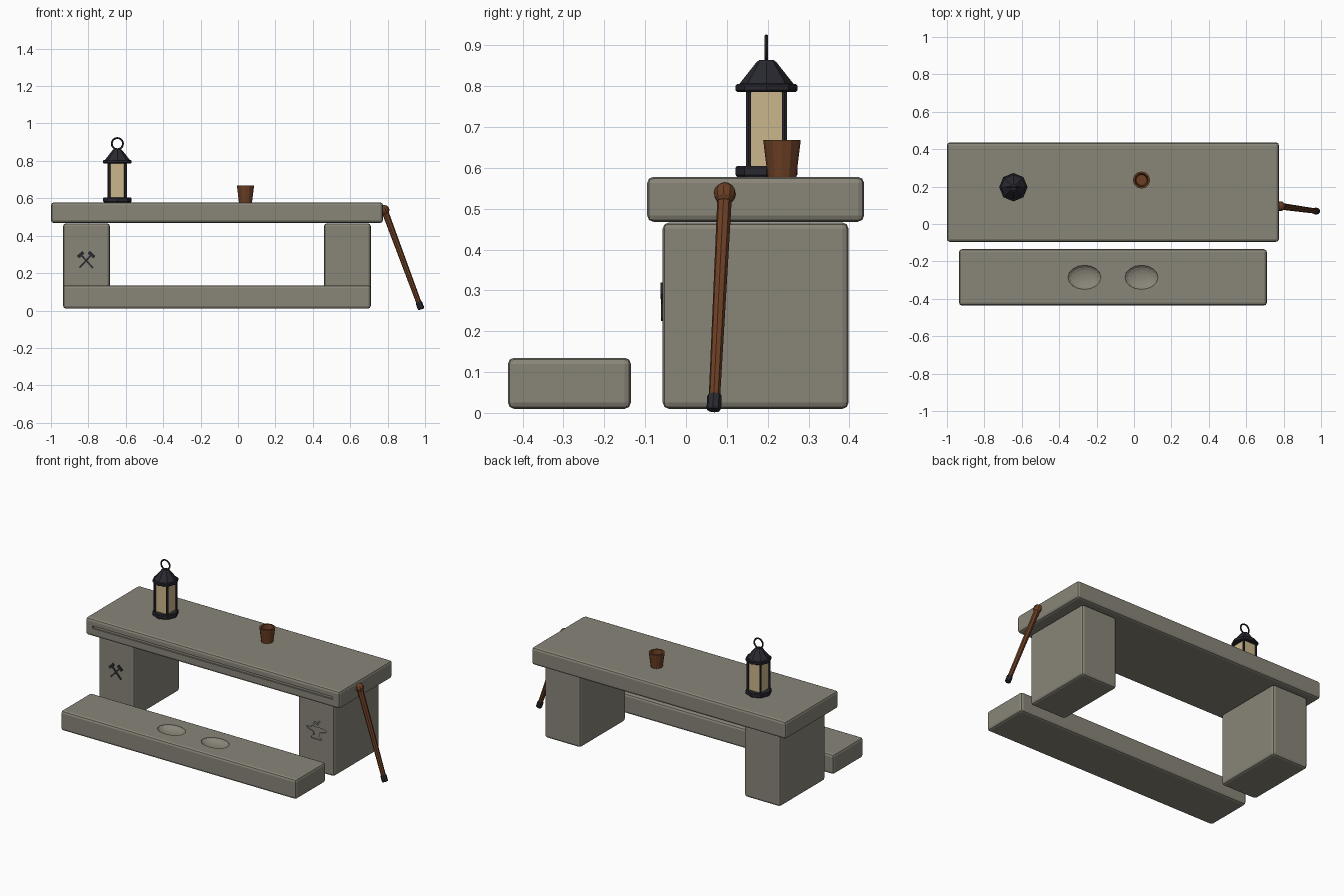
import bpy, bmesh, math
from mathutils import Vector, Matrix

if "Cube" in bpy.data.objects:
    bpy.data.objects.remove(bpy.data.objects["Cube"])


def material(name, rgb):
    m = bpy.data.materials.new(name)
    m.use_nodes = True
    m.diffuse_color = (*rgb, 1)
    m.node_tree.nodes["Principled BSDF"].inputs["Base Color"].default_value = (*rgb, 1)
    return m


STONE = material("warm grey stone", (0.25, 0.235, 0.19))
IRON = material("dark iron", (0.022, 0.022, 0.03))
WOOD = material("brown wood", (0.15, 0.05, 0.018))
GLASS = material("amber glass", (0.6, 0.47, 0.26))


def finish(name, bm, mat, loc=(0, 0, 0)):
    bmesh.ops.recalc_face_normals(bm, faces=bm.faces[:])
    mesh = bpy.data.meshes.new(name)
    bm.to_mesh(mesh)
    bm.free()
    mesh.materials.append(mat)
    ob = bpy.data.objects.new(name, mesh)
    ob.location = loc
    bpy.context.scene.collection.objects.link(ob)
    return ob


def box(name, lo, hi, mat, bevel=0.0):
    lo, hi = Vector(lo), Vector(hi)
    bm = bmesh.new()
    bmesh.ops.create_cube(bm, size=1)
    bmesh.ops.scale(bm, vec=hi - lo, verts=bm.verts)
    if bevel:
        bmesh.ops.bevel(bm, geom=bm.edges[:], offset=bevel, segments=2,
                        profile=0.5, affect='EDGES')
    return finish(name, bm, mat, (lo + hi) / 2)


def lathe(name, profile, sides, loc, mat):
    """Spin (radius, height) points around z; open ends are capped."""
    bm = bmesh.new()
    rings = [[bm.verts.new((r * math.cos(a), r * math.sin(a), z))
              for a in (math.tau * i / sides for i in range(sides))]
             for r, z in profile]
    for a, b in zip(rings, rings[1:]):
        for i in range(sides):
            j = (i + 1) % sides
            bm.faces.new((a[i], a[j], b[j], b[i]))
    bm.faces.new(rings[0])
    bm.faces.new(rings[-1])
    return finish(name, bm, mat, loc)


def plate(name, points, y, depth, mat, frame=0.0):
    """Extrude an (x, z) outline along y; frame keeps only a border."""
    bm = bmesh.new()
    face = bm.faces.new([bm.verts.new((x, y, z)) for x, z in points])
    if frame:
        bmesh.ops.inset_region(bm, faces=[face], thickness=frame)
        bmesh.ops.delete(bm, geom=[face], context='FACES')
    out = bmesh.ops.extrude_face_region(bm, geom=bm.faces[:])
    verts = [g for g in out["geom"] if isinstance(g, bmesh.types.BMVert)]
    bmesh.ops.translate(bm, verts=verts, vec=(0, depth, 0))
    return finish(name, bm, mat)


def stroke(a, b, width):
    """Outline of a straight bar between two (x, z) points."""
    a, b = Vector(a), Vector(b)
    d = (b - a).normalized() * width / 2
    n = Vector((-d.y, d.x))
    return [a + n, a - n, b - n, b + n]


def carve(target, cutter):
    mod = target.modifiers.new("carve", 'BOOLEAN')
    mod.operation, mod.solver, mod.object = 'DIFFERENCE', 'EXACT', cutter
    cutter.hide_render = True
    bpy.context.view_layer.objects.active = target
    bpy.ops.object.modifier_apply(modifier=mod.name)
    bpy.data.objects.remove(cutter)


# Stone blocks
FRONT = -0.057
slab = box("table_top", (-1, -0.095, 0.468), (0.775, 0.436, 0.578), STONE, 0.015)
right_leg = box("right_leg", (-0.935, FRONT, 0.01), (-0.685, 0.398, 0.466), STONE, 0.015)
left_leg = box("left_leg", (0.46, FRONT, 0.01), (0.71, 0.398, 0.466), STONE, 0.015)
step = box("foot_bench", (-0.935, -0.436, 0.01), (0.71, -0.135, 0.135), STONE, 0.015)

# Groove along the front edge of the top
carve(slab, box("groove_cutter", (-0.95, -0.12, 0.52), (0.725, -0.087, 0.536), STONE))

# Worn hollows in the bench
for x in (-0.265, 0.04):
    bm = bmesh.new()
    bmesh.ops.create_uvsphere(bm, u_segments=16, v_segments=10, radius=1)
    bmesh.ops.scale(bm, vec=(0.09, 0.066, 0.03), verts=bm.verts)
    carve(step, finish("hollow_cutter", bm, STONE, (x, -0.285, 0.139)))

# Anvil and sparks engraved in the left leg
anvil = [(0.515, 0.285), (0.55, 0.285), (0.55, 0.293), (0.62, 0.293), (0.655, 0.286),
         (0.655, 0.275), (0.61, 0.262), (0.602, 0.24), (0.622, 0.228), (0.622, 0.217),
         (0.55, 0.217), (0.55, 0.228), (0.57, 0.24), (0.563, 0.262), (0.53, 0.27)]
carve(left_leg, plate("anvil_cutter", anvil, FRONT - 0.02, 0.027, STONE))
for a, b in (((0.566, 0.304), (0.582, 0.326)), ((0.592, 0.308), (0.61, 0.335))):
    carve(left_leg, plate("spark_cutter", stroke(a, b, 0.009), FRONT - 0.02, 0.027, STONE))

# Shield with crossed hammers on the right leg
CX = -0.812
shield = [(CX + x, z) for x, z in
          ((-0.067, 0.336), (0.067, 0.336), (0.067, 0.24), (0, 0.185), (-0.067, 0.24))]
plate("shield_border", shield, FRONT - 0.004, 0.006, IRON, frame=0.011)
for side, label in ((1, "left"), (-1, "right")):
    plate(label + "_hammer_handle", stroke((CX - side * 0.036, 0.228),
          (CX + side * 0.03, 0.3), 0.009), FRONT - 0.004, 0.006, IRON)
    plate(label + "_hammer_head", stroke((CX + side * 0.014, 0.312),
          (CX + side * 0.044, 0.285), 0.018), FRONT - 0.005, 0.007, IRON)

# Lantern
LX, LY = -0.645, 0.197
lathe("lantern_base", [(0.072, 0.578), (0.076, 0.583), (0.076, 0.6), (0.072, 0.605)],
      8, (LX, LY, 0), IRON)
box("lantern_glass", (LX - 0.043, LY - 0.043, 0.603), (LX + 0.043, LY + 0.043, 0.788), GLASS)
for sx in (-1, 1):
    for sy in (-1, 1):
        lathe("lantern_post", [(0.0075, 0.6), (0.0075, 0.79)], 6,
              (LX + sx * 0.044, LY + sy * 0.044, 0), IRON)
lathe("lantern_roof", [(0.072, 0.786), (0.076, 0.79), (0.076, 0.801), (0.072, 0.805),
                       (0.066, 0.806), (0.025, 0.858), (0.018, 0.864)],
      8, (LX, LY, 0), IRON)
bpy.ops.mesh.primitive_torus_add(major_radius=0.03, minor_radius=0.005, major_segments=20,
                                 minor_segments=6, location=(LX, LY, 0.892),
                                 rotation=(math.pi / 2, 0, 0))
ring = bpy.context.object
ring.name = "lantern_ring"
ring.data.materials.append(IRON)

# Cup
lathe("cup", [(0.035, 0.578), (0.046, 0.668), (0.036, 0.668), (0.029, 0.597)],
      12, (0.04, 0.235, 0), WOOD)

# Walking staff leaning on the end of the top
foot, head = Vector((0.98, 0.068, 0.007)), Vector((0.783, 0.095, 0.537))
length = (head - foot).length
turn = (head - foot).to_track_quat('Z', 'Y').to_matrix().to_4x4()
parts = [lathe("staff_shaft", [(0.014, 0.02), (0.018, length)], 8, foot, WOOD),
         lathe("staff_ferrule", [(0.016, 0), (0.018, 0.005), (0.018, 0.036), (0.016, 0.04)],
               8, foot, IRON)]
bm = bmesh.new()
bmesh.ops.create_uvsphere(bm, u_segments=10, v_segments=8, radius=0.027)
bmesh.ops.translate(bm, verts=bm.verts, vec=(0, 0, length))
parts.append(finish("staff_knob", bm, WOOD, foot))
for ob in parts:
    ob.matrix_world = Matrix.Translation(foot) @ turn
